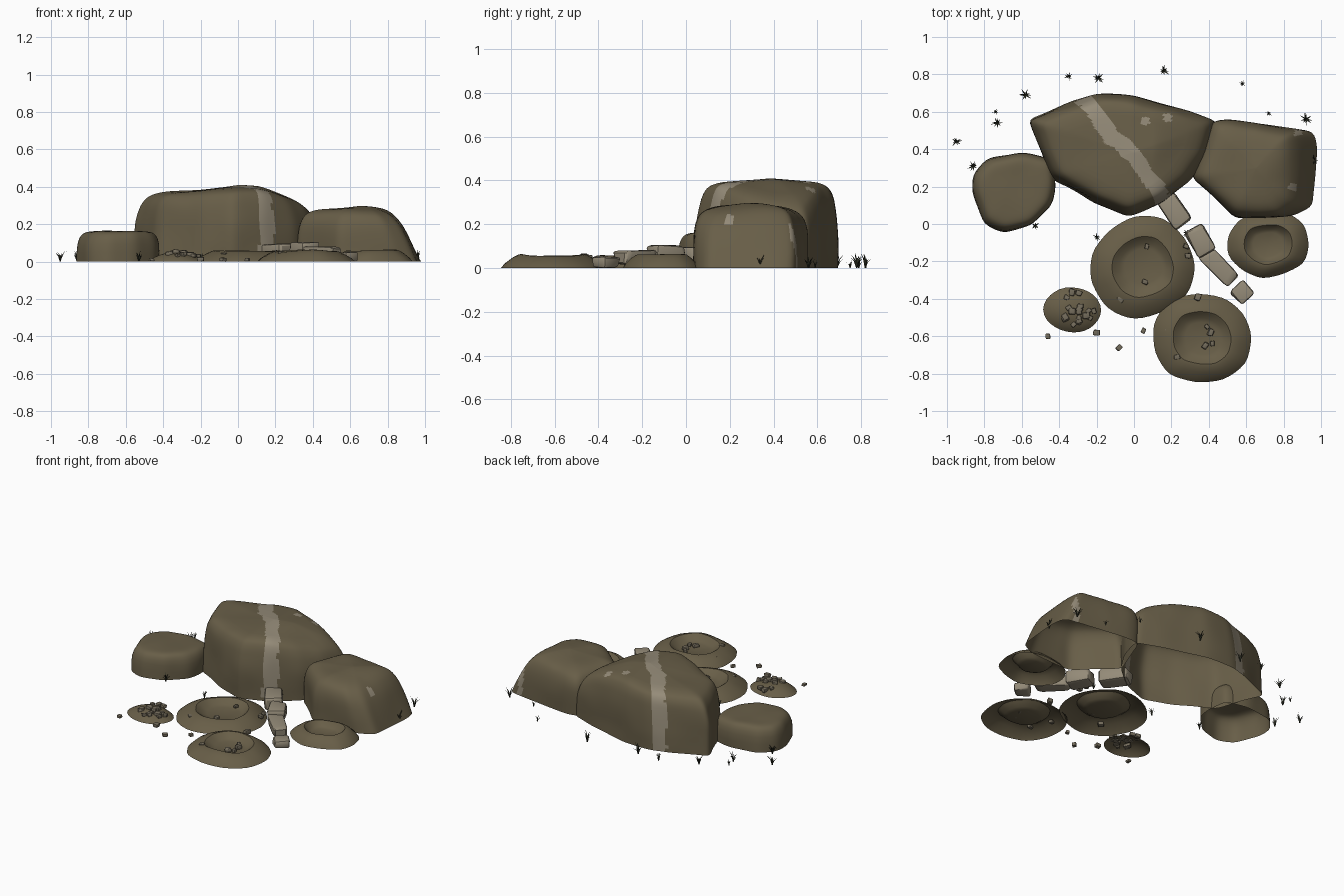
import bpy, bmesh, math, random
from mathutils import Vector, Matrix, noise

if "Cube" in bpy.data.objects:
    bpy.data.objects.remove(bpy.data.objects["Cube"])

random.seed(4)


def mat(name, col):
    m = bpy.data.materials.new(name)
    m.diffuse_color = (*col, 1)
    m.use_nodes = True
    m.node_tree.nodes["Principled BSDF"].inputs["Base Color"].default_value = m.diffuse_color
    return m


ROCK = mat("olive_rock", (0.138, 0.112, 0.064))
VEIN = mat("pale_vein", (0.30, 0.26, 0.19))
PEBBLE = mat("pebble_grey", (0.18, 0.155, 0.11))
GRASS = mat("dark_grass", (0.03, 0.033, 0.02))


def finish(name, bm, mats, angle=40, rule=None):
    me = bpy.data.meshes.new(name)
    for m in mats:
        me.materials.append(m)
    if rule:
        for f in bm.faces:
            f.material_index = rule(f.calc_center_median())
    for f in bm.faces:
        f.smooth = True
    bm.to_mesh(me)
    bm.free()
    me.set_sharp_from_angle(angle=math.radians(angle))
    ob = bpy.data.objects.new(name, me)
    bpy.context.collection.objects.link(ob)
    return ob


def resample(pts, n, closed):
    pts = [Vector(p) for p in pts]
    if closed:
        pts.append(pts[0])
    lens = [(b - a).length for a, b in zip(pts, pts[1:])]
    total, out = sum(lens), []
    for k in range(n):
        d = total * k / (n if closed else n - 1)
        for i, l in enumerate(lens):
            if d <= l or i == len(lens) - 1:
                out.append(pts[i].lerp(pts[i + 1], min(1, d / l)))
                break
            d -= l
    return out


def chaikin(pts):
    pts = [Vector(p) for p in pts]
    out = [pts[0]]
    for a, b in zip(pts, pts[1:]):
        out += [a.lerp(b, 0.25), a.lerp(b, 0.75)]
    return out + [pts[-1]]


def shell(name, outline, center, profile, n, steps, mats, warp=None, rule=None,
          rough=0.01, soften=3, angle=40):
    """Open-bottomed shell: outline shrinks to the centre along a (scale, z) profile."""
    ring = resample(outline, n, True)
    for _ in range(soften):
        ring = [(ring[i - 1] + ring[i] * 2 + ring[(i + 1) % n]) / 4 for i in range(n)]
    prof = resample(chaikin(chaikin(profile)) if soften else profile, steps, False) if steps else [Vector(p) for p in profile]
    c = Vector(center)
    bm = bmesh.new()

    def vert(p, z):
        v = Vector((p.x, p.y, z))
        if warp:
            v = warp(v)
        d = noise.noise_vector(v * 5) * rough
        return bm.verts.new((v.x + d.x, v.y + d.y, max(0, v.z + d.z * min(1, v.z * 15))))

    rows = [[vert(c + (p - c) * s, z) for p in ring] for s, z in prof[:-1]]
    top = vert(c, prof[-1][1])
    for a, b in zip(rows, rows[1:]):
        for i in range(n):
            j = (i + 1) % n
            bm.faces.new((a[i], a[j], b[j], b[i]))
    for i in range(n):
        bm.faces.new((rows[-1][i], rows[-1][(i + 1) % n], top))
    return finish(name, bm, mats, angle, rule)


def seg_dist(p, a, b):
    a, b = Vector(a), Vector(b)
    t = max(0, min(1, (p - a).dot(b - a) / (b - a).length_squared))
    return (p - a - (b - a) * t).length


# Main boulder with a pale vein running over it
path = [(-.34, .76), (-.2, .58), (-.12, .47), (0, .37), (.1, .22), (.155, .13), (.17, -.02)]
spots = [(.18, .57), (.06, .55), (.88, .49), (.85, .2)]


def spot(c):
    return any((c.xy - Vector(s)).length < .024 for s in spots)


def vein_rule(c):
    w = .043 + .015 * noise.noise(c * 14)
    return int(spot(c) or min(seg_dist(c.xy, a, b) for a, b in zip(path, path[1:])) < w)


def main_warp(v):
    k = 1 - .33 * min(1.2, max(0, (v.x - .1) / .32)) ** 1.6 - .06 * max(0, -v.x / .5)
    return Vector((v.x, v.y, v.z * k))


shell("main_boulder",
      [(-.57, .56), (-.44, .25), (-.2, .11), (-.03, .04), (.15, .11), (.31, .24), (.4, .38),
       (.45, .55), (.2, .63), (0, .685), (-.2, .7)], (0, .38),
      [(1, 0), (1, .15), (.98, .25), (.91, .35), (.78, .385), (.45, .395), (0, .405)],
      128, 56, [ROCK, VEIN], main_warp, vein_rule)

# Right boulder, leaning in on its right side
shell("right_boulder",
      [(.31, .25), (.45, .12), (.54, .03), (.85, .04), (.955, .1), (.98, .4), (.96, .49),
       (.5, .56), (.42, .55)], (.65, .3),
      [(1, 0), (1, .13), (.96, .21), (.84, .26), (.55, .285), (0, .295)], 96, 40, [ROCK, VEIN],
      lambda v: Vector((v.x - .45 * v.z * max(0, (v.x - .65) / .32), v.y, v.z)),
      lambda c: int(spot(c)))

# Left boulder
shell("left_boulder",
      [(-.87, .17), (-.8, -.0), (-.7, -.045), (-.55, -.01), (-.44, .1), (-.415, .22), (-.43, .35),
       (-.6, .385), (-.78, .35), (-.86, .26)], (-.64, .18),
      [(1, 0), (1, .09), (.92, .14), (.78, .162), (.4, .167), (0, .167)], 64, 24, [ROCK])


# Crater mounds: low rings with a hollow bowl
def lumpy(cx, cy, rx, ry, n=11):
    pts = []
    for i in range(n):
        a = math.tau * i / n
        k = random.uniform(.95, 1.08)
        pts.append((cx + rx * k * math.cos(a), cy + ry * k * math.sin(a)))
    return pts


crater = [(1, 0), (.93, .018), (.78, .042), (.66, .056), (.6, .058), (.56, .05), (.46, .028), (.36, .02), (0, .016)]
for i, (x, y, rx, ry) in enumerate([(.05, -.225, .285, .28), (.37, -.61, .265, .25), (.715, -.11, .22, .18)]):
    shell(f"crater_mound_{i + 1}", lumpy(x, y, rx, ry), (x, y), crater, 44, 0, [ROCK],
          rough=.012, soften=2, angle=30)

# Gravel mound
shell("gravel_mound", lumpy(-.33, -.46, .16, .125), (-.33, -.46),
      [(1, 0), (.8, .022), (.4, .045), (0, .05)], 28, 10, [ROCK], rough=.008)


# Rounded stones: bevelled cubes with jittered corners
def stone(bm, loc, size, rot, jitter=.12):
    tmp = bmesh.new()
    bmesh.ops.create_cube(tmp, size=1)
    for v in tmp.verts:
        v.co += Vector(random.uniform(-jitter, jitter) for _ in range(3))
    bmesh.ops.bevel(tmp, geom=tmp.edges[:], offset=.16, segments=2, affect='EDGES', profile=.5)
    tmp.transform(Matrix.Translation(loc) @ Matrix.Rotation(rot, 4, 'Z') @ Matrix.Diagonal((*size, 1)))
    me = bpy.data.meshes.new("tmp")
    tmp.to_mesh(me)
    tmp.free()
    bm.from_mesh(me)
    bpy.data.meshes.remove(me)


# Broken vein stones leading out from the boulder
for i, (x, y, z, w, l, h, r) in enumerate([
        (.215, .08, .05, .11, .18, .09, .6), (.355, -.09, .06, .11, .15, .085, .5),
        (.455, -.225, .05, .09, .21, .065, .8), (.58, -.365, .025, .1, .09, .05, .75)]):
    bm = bmesh.new()
    stone(bm, (x, y, z), (w, l, h), r, .08)
    finish(f"vein_stone_{i + 1}", bm, [VEIN], 35)

# Pebbles: scattered, on the rims, in the bowl and on the gravel mound
pebbles = [(-.46, -.6, .01), (-.2, -.58, .012), (-.08, -.66, .01), (.05, -.57, .01),
           (.18, -.57, .035), (.23, -.71, .045), (.34, -.39, .04), (.07, -.12, .035),
           (.06, -.31, .03), (-.07, -.4, .035), (.29, -.17, .045), (.28, -.12, .045),
           (.39, -.55, .03), (.41, -.58, .03), (.38, -.65, .03), (.42, -.64, .03)]
for _ in range(18):
    a, r = random.uniform(0, math.tau), random.uniform(.02, .11)
    pebbles.append((-.32 + r * math.cos(a), -.45 + r * .85 * math.sin(a), .058 - r * .25))
bm = bmesh.new()
for p in pebbles:
    s = random.uniform(.02, .032)
    stone(bm, p, (s, s * 1.25, s * .8), random.uniform(0, 3))
finish("pebbles", bm, [PEBBLE], 35)

# Grass tufts: fans of thin tapering blades
tufts = [(-.95, .44, 1), (-.86, .31, 1), (-.73, .54, 1), (-.74, .6, .6), (-.58, .69, 1.1),
         (-.35, .79, .8), (-.19, .78, 1.1), (.16, .82, 1.1), (.58, .75, .6), (.72, .59, .6),
         (.92, .56, 1.1), (.96, .34, 1), (-.53, -.01, .9), (-.2, -.07, .8), (.28, -.05, .8)]
bm = bmesh.new()
for x, y, s in tufts:
    for k in range(9):
        a = math.tau * k / 9 + random.uniform(-.3, .3)
        d, side = Vector((math.cos(a), math.sin(a), 0)), Vector((-math.sin(a), math.cos(a), 0)) * .004 * s
        base, reach, h = Vector((x, y, 0)), random.uniform(.018, .036) * s, random.uniform(.035, .065) * s
        mid = base + d * reach * .4 + Vector((0, 0, h * .65))
        tip = base + d * reach + Vector((0, 0, h))
        v = [bm.verts.new(q) for q in (base - side, base + side, mid + side * .8, mid - side * .8, tip)]
        bm.faces.new(v[:4])
        bm.faces.new((v[3], v[2], v[4]))
finish("grass_tufts", bm, [GRASS])
